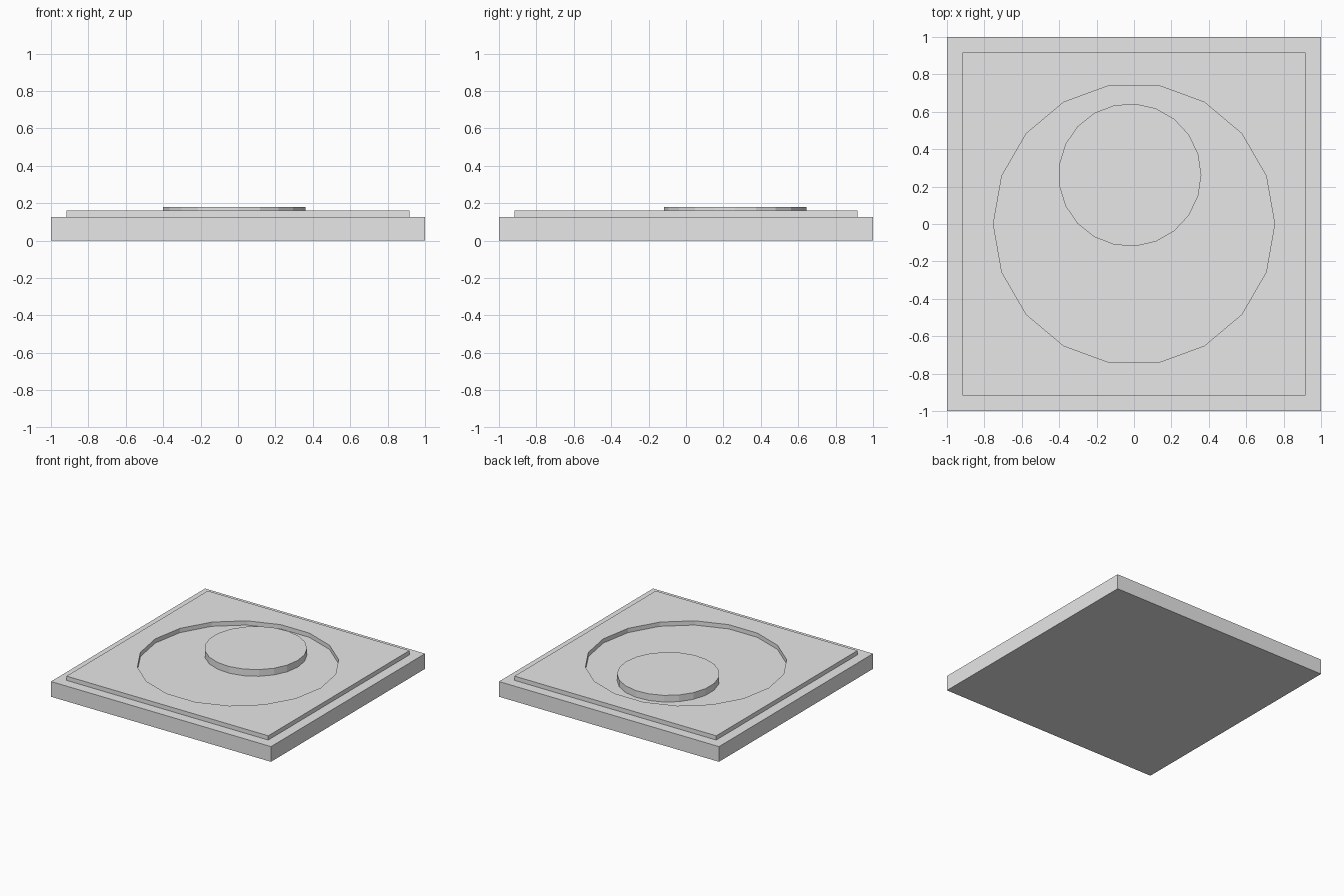
import bpy
import bmesh
from math import cos, sin, tau

cube = bpy.data.objects.get("Cube")
if cube:
    bpy.data.objects.remove(cube, do_unlink=True)

# Single light grey finish
GREY = (0.8, 0.8, 0.8, 1)
grey = bpy.data.materials.new("light grey")
grey.use_nodes = True
grey.diffuse_color = GREY
grey.node_tree.nodes["Principled BSDF"].inputs["Base Color"].default_value = GREY

BASE_TOP, SLAB_TOP, DISC_TOP = 0.125, 0.16, 0.18
SINK = 0.01  # how far raised parts are seated into the base


def square(half):
    return [(-half, -half), (half, -half), (half, half), (-half, half)]


def ring(sides, radius, cx=0.0, cy=0.0):
    angles = [tau * i / sides for i in range(sides)]
    return [(cx + radius * cos(a), cy + radius * sin(a)) for a in angles]


def plate(name, bottom, top, *outlines):
    """Extrude an outline, with further outlines cut out as holes."""
    bm = bmesh.new()
    edges = []
    for outline in outlines:
        verts = [bm.verts.new((x, y, bottom)) for x, y in outline]
        edges += [bm.edges.new((v, verts[i - 1])) for i, v in enumerate(verts)]
        if len(outlines) == 1:
            bm.faces.new(verts)
    if len(outlines) > 1:
        bmesh.ops.triangle_fill(bm, edges=edges, use_beauty=True, normal=(0, 0, 1))
    result = bmesh.ops.extrude_face_region(bm, geom=bm.faces[:], use_keep_orig=True)
    raised = [g for g in result["geom"] if isinstance(g, bmesh.types.BMVert)]
    bmesh.ops.translate(bm, verts=raised, vec=(0, 0, top - bottom))
    bmesh.ops.recalc_face_normals(bm, faces=bm.faces[:])
    mesh = bpy.data.meshes.new(name)
    bm.to_mesh(mesh)
    bm.free()
    mesh.materials.append(grey)
    obj = bpy.data.objects.new(name, mesh)
    bpy.context.collection.objects.link(obj)
    return obj


# Square base, whose top is also the floor of the round recess
plate("base", 0, BASE_TOP, square(1))

# Inset slab with a round opening
plate("recessed_slab", BASE_TOP - SINK, SLAB_TOP, square(0.917), ring(18, 0.752))

# Off-centre disc standing in the recess
plate("disc", BASE_TOP - SINK, DISC_TOP, ring(21, 0.382, -0.022, 0.262))
